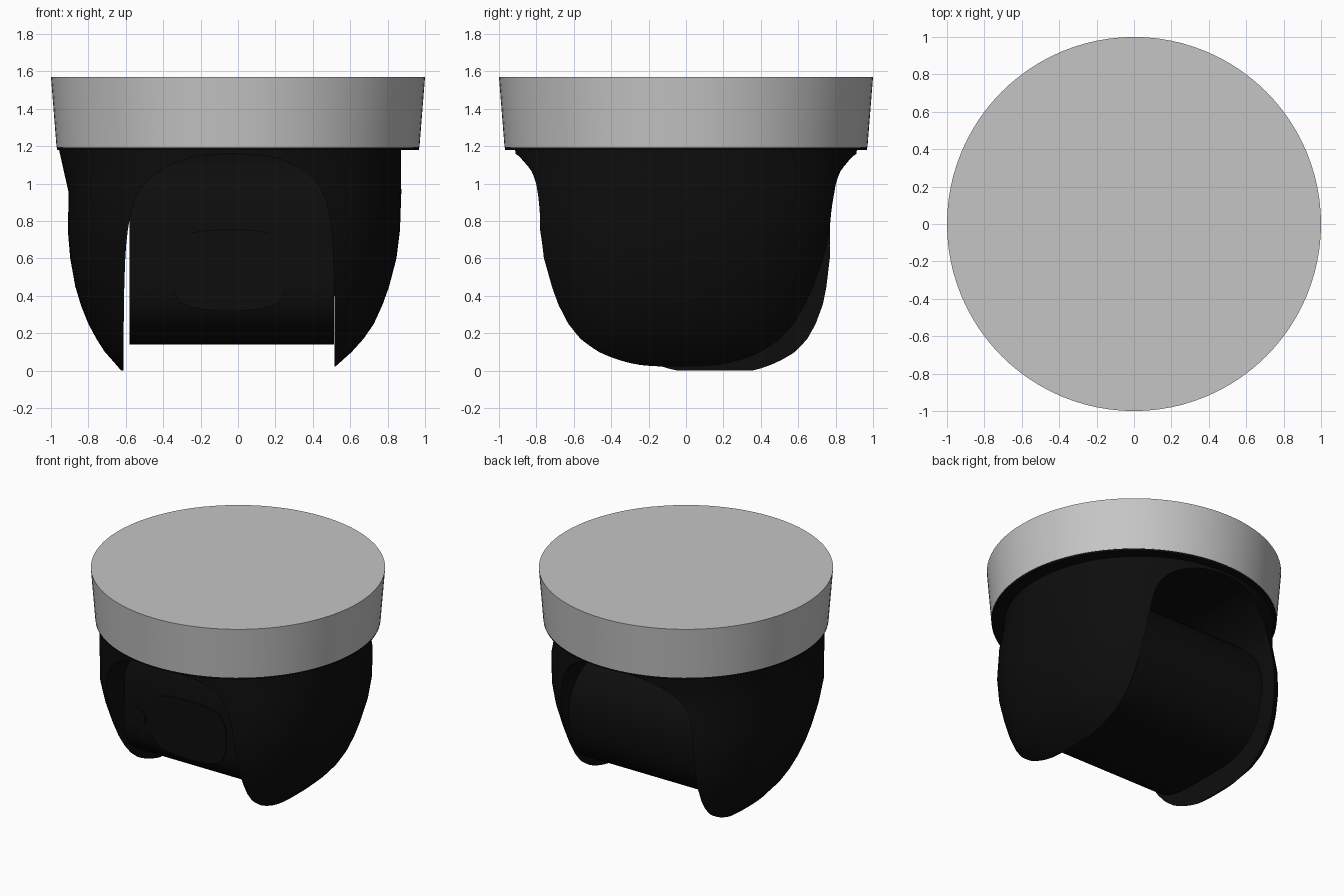
import bpy, bmesh, math

if "Cube" in bpy.data.objects:
    bpy.data.objects.remove(bpy.data.objects["Cube"])

def material(name, v):
    m = bpy.data.materials.new(name)
    m.diffuse_color = (v, v, v, 1)
    m.use_nodes = True
    m.node_tree.nodes["Principled BSDF"].inputs["Base Color"].default_value = m.diffuse_color
    return m

GREY = material("light_grey", 0.56)
BLACK = material("black", 0.004)

def finish(bm, name, mat, angle=35):
    bmesh.ops.recalc_face_normals(bm, faces=bm.faces)
    me = bpy.data.meshes.new(name)
    bm.to_mesh(me)
    bm.free()
    me.materials.append(mat)
    ob = bpy.data.objects.new(name, me)
    bpy.context.collection.objects.link(ob)
    smooth(ob, angle)
    return ob

def smooth(ob, angle):
    bpy.ops.object.select_all(action='DESELECT')
    ob.select_set(True)
    bpy.context.view_layer.objects.active = ob
    bpy.ops.object.shade_smooth_by_angle(angle=math.radians(angle))

def loft(name, rings, mat, angle=35):
    """Skin a list of equal-length point rings and cap both ends."""
    bm = bmesh.new()
    vs = [[bm.verts.new(p) for p in ring] for ring in rings]
    n = len(vs[0])
    for a, b in zip(vs, vs[1:]):
        for i in range(n):
            bm.faces.new((a[i], a[(i + 1) % n], b[(i + 1) % n], b[i]))
    bm.faces.new(vs[0])
    bm.faces.new(vs[-1])
    return finish(bm, name, mat, angle)

def circle(r, z, n=96):
    return [(r * math.cos(2 * math.pi * i / n), r * math.sin(2 * math.pi * i / n), z) for i in range(n)]

def chaikin(pts, times=2):
    """Round off a closed outline by corner cutting."""
    for _ in range(times):
        out = []
        for (a, b), (c, d) in zip(pts, pts[1:] + pts[:1]):
            out += [(.75 * a + .25 * c, .75 * b + .25 * d), (.25 * a + .75 * c, .25 * b + .75 * d)]
        pts = out
    return pts

# Ceiling base and the dark lip under it
loft("ceiling_base", [circle(.97, 1.193), circle(1.0, 1.57)], GREY)
loft("base_lip", [circle(.968, 1.18), circle(.968, 1.2)], BLACK)

# Yoke body: rounded rings (z, centre x, radius, squareness), twisted a little at the bottom
def body_ring(z, cx, r, n, count=96):
    pts = []
    for i in range(count):
        a = 2 * math.pi * i / count
        c, s = math.cos(a), math.sin(a)
        x = cx + math.copysign(r * abs(c) ** (2 / n), c)
        y = math.copysign(r * abs(s) ** (2 / n), s)
        pts.append((x, y + (.05 - .17 * x) * max(0, 1 - z / .9), z))
    return pts

RINGS = [(0, -.07, .555, 2.7), (.03, -.06, .59, 2.7), (.1, -.052, .66, 2.65), (.17, -.043, .714, 2.6),
         (.25, -.037, .763, 2.5), (.35, -.034, .806, 2.45), (.45, -.031, .839, 2.4), (.6, -.025, .872, 2.4),
         (.75, -.022, .888, 2.4), (.95, -.016, .889, 2.3), (1.07, -.03, .902, 2.1), (1.195, -.045, .915, 2)]
body = loft("yoke_body", [body_ring(*r) for r in RINGS], BLACK)

# Arched slot running front to back between the two ears
ARCH = [(-.612, -.5), (-.612, .45), (-.59, .8), (-.52, 1.0), (-.3, 1.14), (-.03, 1.165),
        (.24, 1.14), (.43, 1.02), (.5, .82), (.517, .45), (.517, -.5)]
arch = chaikin(ARCH)
cutter = loft("slot_cutter", [[(x, y, z) for x, z in arch] for y in (-1.3, 1.3)], BLACK)
mod = body.modifiers.new("slot", 'BOOLEAN')
mod.operation, mod.solver, mod.object = 'DIFFERENCE', 'EXACT', cutter
bpy.ops.object.select_all(action='DESELECT')
body.select_set(True)
bpy.context.view_layer.objects.active = body
bpy.ops.object.modifier_apply(modifier=mod.name)
bpy.data.objects.remove(cutter)
smooth(body, 35)

# Tilting camera head: one (y, z) outline run across the slot
HEAD = [(-.2, .14), (-.35, .18), (-.46, .26), (-.52, .38), (-.52, .55), (-.52, .82), (-.46, 1.02), (-.3, 1.16),
        (0, 1.2), (.3, 1.1), (.5, .95), (.63, .8), (.67, .6), (.63, .37), (.53, .23), (.39, .155), (.25, .14)]
head = chaikin(HEAD)
loft("camera_head", [[(x, y, z) for y, z in head] for x in (-.58, .513)], BLACK)

# Front window and two small round sensors
WINDOW = [(-.36, .42), (-.36, .66), (-.26, .755), (.17, .755), (.27, .66), (.27, .42), (.17, .32), (-.26, .32)]
def plate(name, outline):
    loft(name, [[(x, y, z) for x, z in outline] for y in (-.515, -.527)], BLACK)

plate("lens_window", chaikin(WINDOW))
for side, cx in (("left", -.48), ("right", .42)):
    plate(side + "_sensor", [(cx + x, .515 + y) for x, y, _ in circle(.08, 0, 32)])
